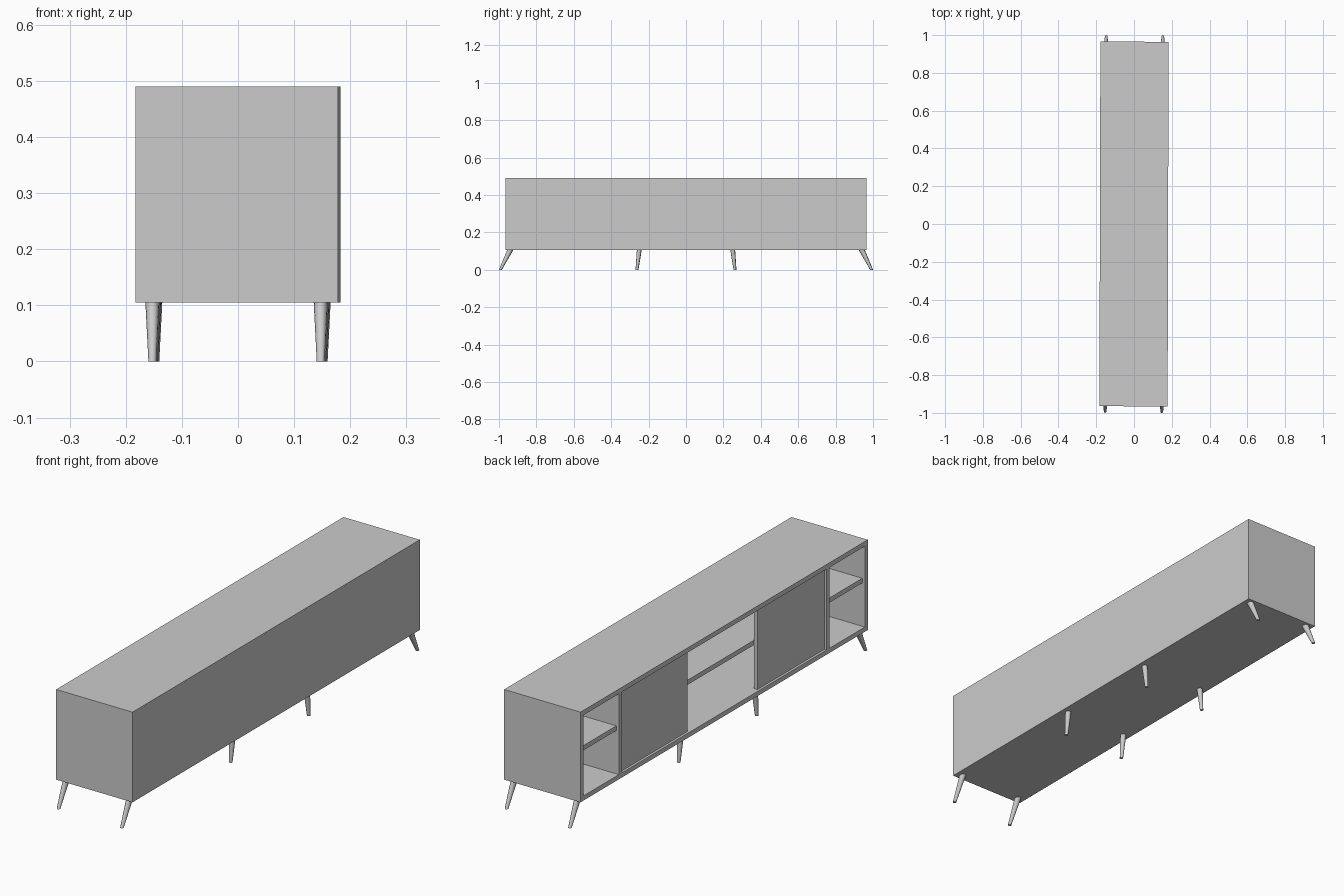
import bpy, bmesh, math
from mathutils import Matrix, Vector

if "Cube" in bpy.data.objects:
    bpy.data.objects.remove(bpy.data.objects["Cube"])

TURN = Matrix.Rotation(-0.0027, 4, 'Z')   # the whole cabinet sits very slightly turned
HX, HY, Z0, Z1, T = 0.1805, 0.965, 0.105, 0.49, 0.02


def finish(bm, name):
    bm.transform(TURN)
    bmesh.ops.recalc_face_normals(bm, faces=bm.faces)
    mesh = bpy.data.meshes.new(name)
    bm.to_mesh(mesh)
    bm.free()
    ob = bpy.data.objects.new(name, mesh)
    bpy.context.collection.objects.link(ob)
    return ob


def box_bm(x0, x1, y0, y1, z0, z1):
    bm = bmesh.new()
    bmesh.ops.create_cube(bm, size=1)
    bm.transform(Matrix.Translation(((x0 + x1) / 2, (y0 + y1) / 2, (z0 + z1) / 2))
                 @ Matrix.Diagonal((x1 - x0, y1 - y0, z1 - z0, 1)))
    bm.normal_update()
    return bm


def box(name, *dims):
    return finish(box_bm(*dims), name)


# Cabinet shell: box hollowed out from its open long side (-x)
bm = box_bm(-HX, HX, -HY, HY, Z0, Z1)
mouth = [f for f in bm.faces if f.normal.x < -0.9]
bmesh.ops.inset_region(bm, faces=mouth, thickness=T, use_even_offset=True)
ext = bmesh.ops.extrude_discrete_faces(bm, faces=mouth)
bmesh.ops.translate(bm, verts=ext['faces'][0].verts, vec=(2 * HX - 0.015, 0, 0))
finish(bm, "cabinet_shell")

# Dividers, end shelves and sliding doors, one of each per end
INNER_X = HX - 0.015
DIV0, DIV1 = 0.687, 0.707
SHELF = (0.31, 0.33)
for s, end in ((1, "back"), (-1, "front")):
    def span(a, b):
        return sorted((s * a, s * b))
    box(end + "_divider", -HX, INNER_X, *span(DIV0, DIV1), Z0 + T, Z1 - T)
    box(end + "_shelf", -HX + 0.012, INNER_X, *span(DIV1, HY - T), *SHELF)
    box(end + "_door", -HX + 0.008, -HX + 0.024, *span(0.235, DIV0 - 0.001),
        Z0 + T + 0.002, Z1 - T - 0.002)

# Long middle shelf behind the doors
box("middle_shelf", -HX + 0.028, INNER_X, -DIV0, DIV0, *SHELF)


# Tapered splayed legs
def leg(name, x, y_top, y_foot, r_top_y):
    bm = bmesh.new()
    n = 12
    rings = []
    for y, z, rx, ry in ((y_foot, 0, 0.007, 0.0075), (y_top, Z0, 0.0125, r_top_y)):
        rings.append([bm.verts.new(Vector((x + rx * math.cos(a), y + ry * math.sin(a), z)))
                      for a in (2 * math.pi * i / n for i in range(n))])
    for i in range(n):
        j = (i + 1) % n
        bm.faces.new((rings[0][i], rings[0][j], rings[1][j], rings[1][i]))
    for ring in rings:
        bm.faces.new(ring)
    return finish(bm, name)


legs = []
for sx, side in ((-1, "left"), (1, "right")):
    for sy, end in ((-1, "front"), (1, "back")):
        legs.append(leg(f"{end}_{side}_leg", 0.15 * sx, 0.94 * sy, 0.9925 * sy, 0.016))
        legs.append(leg(f"middle_{end}_{side}_leg", 0.15 * sx, 0.25 * sy, 0.262 * sy, 0.0125))
for ob in legs:
    ob.select_set(True)
bpy.context.view_layer.objects.active = legs[0]
bpy.ops.object.shade_smooth_by_angle(angle=math.radians(40))
